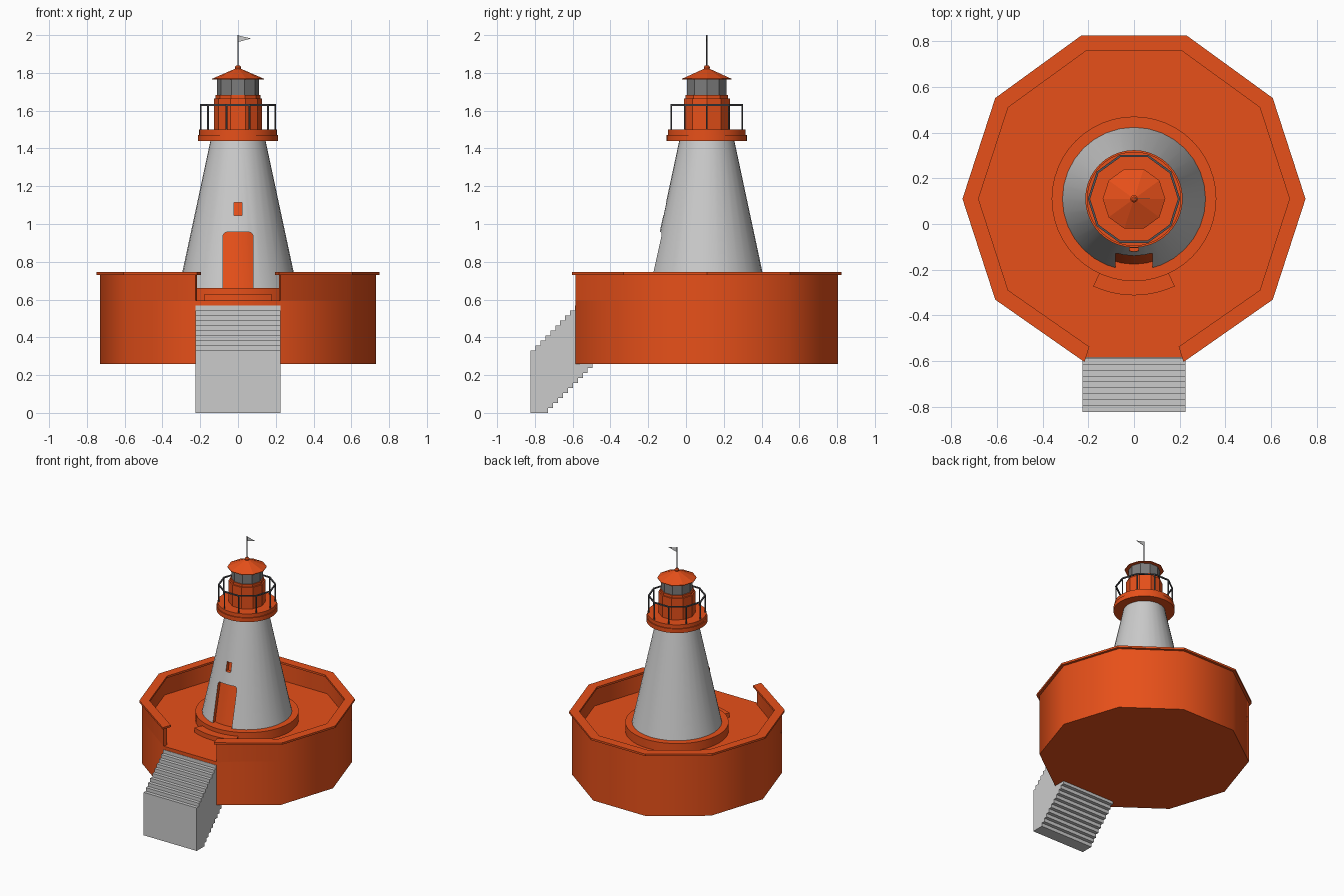
import bpy, bmesh
from math import sin, cos, pi, radians

if "Cube" in bpy.data.objects:
    bpy.data.objects.remove(bpy.data.objects["Cube"])

CY = 0.11  # y of the tower axis


def material(name, rgb):
    m = bpy.data.materials.new(name)
    m.diffuse_color = (*rgb, 1)
    m.use_nodes = True
    m.node_tree.nodes["Principled BSDF"].inputs["Base Color"].default_value = m.diffuse_color
    return m


ORANGE = material("orange_paint", (0.8, 0.08, 0.01))
GLASS = material("lamp_glass", (0.2, 0.2, 0.2))
IRON = material("dark_iron", (0.09, 0.09, 0.1))
WHITE = material("white_paint", (0.8, 0.8, 0.8))


def finish(name, bm, mat=None, smooth=None):
    bmesh.ops.recalc_face_normals(bm, faces=bm.faces)
    me = bpy.data.meshes.new(name)
    bm.to_mesh(me)
    bm.free()
    ob = bpy.data.objects.new(name, me)
    bpy.context.collection.objects.link(ob)
    if mat:
        me.materials.append(mat)
    if smooth:
        shade(ob, smooth)
    return ob


def shade(ob, angle):
    bpy.ops.object.select_all(action='DESELECT')
    ob.select_set(True)
    bpy.context.view_layer.objects.active = ob
    bpy.ops.object.shade_smooth_by_angle(angle=radians(angle))


def lathe(name, profile, n, mat=None, smooth=None, loop=False):
    """Revolve (radius, z) points about the tower axis; open profiles get caps."""
    bm = bmesh.new()
    rings = [[bm.verts.new((r * cos(2 * pi * i / n), CY + r * sin(2 * pi * i / n), z))
              for i in range(n)] for r, z in profile]
    pairs = list(zip(rings, rings[1:]))
    if loop:
        pairs.append((rings[-1], rings[0]))
    else:
        bm.faces.new(rings[0])
        bm.faces.new(rings[-1])
    for a, b in pairs:
        for i in range(n):
            j = (i + 1) % n
            bm.faces.new((a[i], a[j], b[j], b[i]))
    return finish(name, bm, mat, smooth)


def prism(name, pts, axis, lo, hi, mat=None, smooth=None):
    """Extrude a 2D outline along an axis."""
    place = {'x': lambda p, t: (t, p[0], p[1]),
             'y': lambda p, t: (p[0], t, p[1]),
             'z': lambda p, t: (p[0], p[1], t)}[axis]
    bm = bmesh.new()
    a = [bm.verts.new(place(p, lo)) for p in pts]
    b = [bm.verts.new(place(p, hi)) for p in pts]
    bm.faces.new(a)
    bm.faces.new(b)
    for i in range(len(pts)):
        j = (i + 1) % len(pts)
        bm.faces.new((a[i], a[j], b[j], b[i]))
    return finish(name, bm, mat, smooth)


def polar(r, deg):
    return (r * cos(radians(deg)), CY + r * sin(radians(deg)))


def open_decagon(r_out, r_in, extend):
    """C-shaped decagon outline with the front side left open."""
    def chain(r):
        pts = [polar(r, -72 + 36 * k) for k in range(10)]
        pts[0] = (pts[0][0] - extend, pts[0][1])
        pts[-1] = (pts[-1][0] + extend, pts[-1][1])
        return pts
    return chain(r_out) + chain(r_in)[::-1]


# Ten-sided base, parapet and coping
lathe("base", [(0.73, 0.26), (0.73, 0.594)], 10, ORANGE, 40)
prism("parapet_wall", open_decagon(0.73, 0.70, 0.0), 'z', 0.59, 0.731, ORANGE, 40)
prism("parapet_coping", open_decagon(0.75, 0.68, 0.015), 'z', 0.73, 0.745, ORANGE)

# Front stairs: stepped above and below
N, RUN, RISE = 10, 0.0262, 0.0264
upper, lower = [], []
for i in range(N):
    y, z = -0.823 + i * RUN, 0.33 + i * RISE
    if z > 0.57:
        break
    upper += [(y, z), (min(y + RUN, -0.56), z)]
for i in range(N):
    y, z = -0.73 + i * RUN, i * RISE
    lower += [(y, z), (y, z + RISE)]
stairs = [(-0.823, 0.0)] + upper + [(lower[-1][0], upper[-1][1])] + lower[::-1]
prism("stairs", stairs, 'x', -0.225, 0.225)

# Round plinth and curved doorstep
lathe("plinth", [(0.36, 0.59), (0.36, 0.66)], 48, ORANGE, 30)
arc = [270 - 25 + 5 * k for k in range(11)]
prism("doorstep", [polar(0.422, a) for a in arc] + [polar(0.35, a) for a in arc[::-1]],
      'z', 0.59, 0.63, ORANGE, 30)

# Tapered tower with recessed door and window
tower = lathe("tower", [(0.315, 0.65), (0.145, 1.445)], 32, WHITE)
w, top, c = 0.08, 0.957, 0.022
corner = [(w - c + c * cos(radians(a)), top - c + c * sin(radians(a))) for a in (0, 30, 60, 90)]
door = [(-w, 0.63), (w, 0.63)] + corner + [(-x, z) for x, z in corner[::-1]]
window = [(-0.02, 1.045), (0.02, 1.045), (0.02, 1.115), (-0.02, 1.115)]
for name, outline in (("door_cutter", door), ("window_cutter", window)):
    cutter = prism(name, outline, 'y', -0.4, 0.08, ORANGE)
    cutter.hide_render = True
    mod = tower.modifiers.new(name, 'BOOLEAN')
    mod.operation = 'DIFFERENCE'
    mod.solver = 'EXACT'
    mod.material_mode = 'TRANSFER'
    mod.object = cutter
    bpy.context.view_layer.objects.active = tower
    bpy.ops.object.modifier_apply(modifier=name)
    bpy.data.objects.remove(cutter)
shade(tower, 30)
lathe("door_and_window_core", [(0.287, 0.655), (0.147, 1.3)], 32, ORANGE, 30)

# Gallery
lathe("gallery", [(0.213, 1.44), (0.213, 1.472), (0.206, 1.472), (0.206, 1.5)], 40, ORANGE, 30)
lathe("gallery_rail", [(0.192, 1.626), (0.202, 1.626), (0.202, 1.635), (0.192, 1.635)],
      10, IRON, loop=True)
for k in range(10):
    x, y = polar(0.197, 36 * k)
    prism(f"gallery_post_{k}", [(x + 0.005 * cos(pi * i / 3), y + 0.005 * sin(pi * i / 3))
                                for i in range(6)], 'z', 1.495, 1.63, IRON)

# Lamp room, glazing with bars, and roof
lathe("lamp_room", [(0.128, 1.49), (0.128, 1.664), (0.118, 1.664), (0.118, 1.683)], 10, ORANGE)
lathe("lamp_glazing", [(0.11, 1.68), (0.11, 1.77)], 10, GLASS)
lathe("roof", [(0.137, 1.765), (0.137, 1.769), (0.015, 1.822)], 10, ORANGE)
lathe("roof_knob", [(0.011, 1.815), (0.016, 1.823), (0.016, 1.832), (0.009, 1.84)], 12, ORANGE, 40)

# Flagpole and pennant
lathe("flagpole", [(0.003, 1.83), (0.003, 2.0)], 8, IRON, 50)
prism("pennant", [(0.002, 1.998), (0.07, 1.982), (0.002, 1.964)], 'y', CY - 0.001, CY + 0.001)
